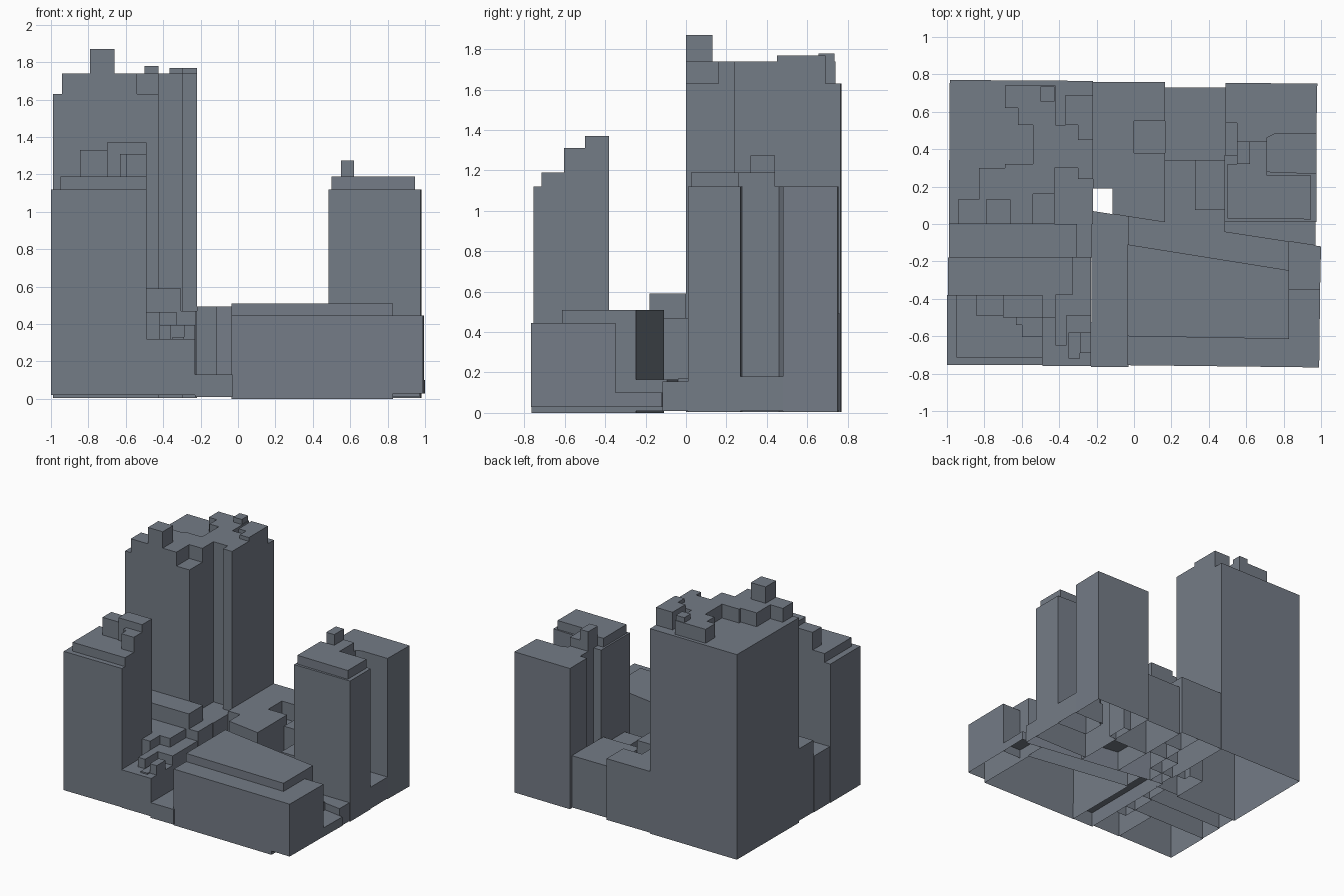
import bpy, bmesh

slate = bpy.data.materials.new("slate")
slate.diffuse_color = (0.175, 0.20, 0.24, 1)


def prism(name, pts, z0, z1):
    """Extrude a plan outline from z0 to z1 as a shell open underneath."""
    bm = bmesh.new()
    low = [bm.verts.new((x, y, z0)) for x, y in pts]
    high = [bm.verts.new((x, y, z1)) for x, y in pts]
    bottom = bm.faces.new(low[::-1])
    bm.faces.new(high)
    n = len(pts)
    for i in range(n):
        j = (i + 1) % n
        bm.faces.new((low[i], low[j], high[j], high[i]))
    bmesh.ops.recalc_face_normals(bm, faces=bm.faces)
    bm.faces.remove(bottom)
    mesh = bpy.data.meshes.new(name)
    bm.to_mesh(mesh)
    bm.free()
    mesh.materials.append(slate)
    obj = bpy.data.objects.new(name, mesh)
    bpy.context.collection.objects.link(obj)
    return obj


def box(name, x0, x1, y0, y1, z0, z1):
    return prism(name, [(x0, y0), (x1, y0), (x1, y1), (x0, y1)], z0, z1)


def street_y(x):
    """Far edge of the slanted alley."""
    return 0.035 - 0.155 * x


def alley_y(x):
    """Near edge of the slanted alley."""
    return -0.115 - 0.16 * x


# Tall tower, back left: shaft with a recessed front right corner
prism("tower_shaft", [(-.99, 0), (-.425, 0), (-.425, .30), (-.30, .30), (-.30, .24),
                      (-.22, .24), (-.22, .765), (-.985, .77)], .005, 1.63)
prism("tower_roof_tier", [(-.94, 0), (-.54, 0), (-.54, .16), (-.425, .16), (-.425, .30),
                          (-.30, .30), (-.30, .24), (-.22, .24), (-.22, .46), (-.30, .46),
                          (-.30, .53), (-.42, .53), (-.42, .74), (-.69, .74), (-.69, .62),
                          (-.62, .62), (-.62, .53), (-.54, .53), (-.54, .32), (-.69, .32),
                          (-.69, .30), (-.83, .30), (-.83, .13), (-.94, .13)], 1.63, 1.74)
box("tower_penthouse", -.79, -.66, 0, .13, 1.74, 1.87)
box("tower_vent", -.50, -.425, .655, .735, 1.74, 1.78)
prism("tower_plant_room", [(-.30, .45), (-.22, .45), (-.22, .69), (-.365, .69),
                           (-.365, .53), (-.30, .53)], 1.63, 1.77)
# Low corner in front of the tower recess
prism("tower_recess_floor", [(-.425, 0), (-.22, 0), (-.22, .24), (-.30, .24),
                             (-.30, .30), (-.425, .30)], .02, .47)

# Front left block with stepped roof
box("left_block", -1, -.49, -.755, -.38, .02, 1.12)
box("left_block_tier", -.95, -.49, -.715, -.38, 1.12, 1.19)
box("left_block_tier_west", -.845, -.70, -.49, -.38, 1.19, 1.33)
box("left_block_tier_top", -.70, -.49, -.50, -.38, 1.19, 1.37)
prism("left_block_tier_front", [(-.63, -.50), (-.63, -.54), (-.60, -.54), (-.60, -.605),
                                (-.49, -.605), (-.49, -.50)], 1.19, 1.31)

# Link between the two left blocks
box("link_high", -.99, -.305, -.18, 0, .02, .59)
box("link_step", -.305, -.225, -.18, 0, .02, .47)
box("link_low", -.995, -.33, -.38, -.18, .02, .465)
box("link_corner", -.33, -.23, -.49, -.18, .02, .395)

# Stepped terrace beside the left block
box("terrace", -.49, -.23, -.76, -.38, .02, .32)
for i, (x0, x1, y0, y1, z) in enumerate([
        (-.49, -.42, -.50, -.38, .465), (-.42, -.33, -.49, -.38, .395),
        (-.42, -.36, -.65, -.49, .395), (-.35, -.29, -.72, -.58, .33),
        (-.29, -.23, -.69, -.58, .395)]):
    box(f"terrace_step_{i}", x0, x1, y0, y1, .32, z)

# Low passage running back from the front
prism("passage", [(-.23, -.765), (-.03, -.765), (-.03, street_y(-.03)),
                  (-.225, street_y(-.225))], .01, .13)

# Front right hall with raised roof, side wing and low side strip
prism("hall_body", [(-.035, -.755), (.83, -.765), (.83, alley_y(.83)),
                    (-.035, alley_y(-.035))], 0, .445)
prism("hall_wing", [(.83, -.765), (.99, -.767), (.995, -.35), (.83, -.35)], .03, .445)
prism("hall_roof", [(-.035, -.60), (.83, -.615), (.83, alley_y(.83)),
                    (-.035, alley_y(-.035))], .445, .51)
prism("side_strip", [(.83, -.35), (.995, -.35), (1, street_y(1)), (.83, street_y(.83))],
      .03, .10)
prism("alley", [(-.03, alley_y(-.03)), (.83, alley_y(.83)), (.83, street_y(.83)),
                (-.03, street_y(-.03))], .01, .165)

# Back middle block around a small light well, with an open shaft at its corner
prism("middle_front", [(-.115, street_y(-.115)), (.165, street_y(.165)), (.165, .38),
                       (-.115, .38)], .01, .495)
box("middle_west", -.22, 0, .19, .76, .01, .495)
box("middle_back", 0, .165, .55, .76, .01, .495)
box("light_well_floor", 0, .165, .38, .55, .01, .36)

# Lower yard between the middle and right blocks
prism("yard", [(.165, street_y(.165)), (.485, street_y(.485)), (.485, .34), (.165, .34)],
      .01, .17)
box("yard_shed", .325, .485, .075, .34, .17, .36)
box("yard_rear", .165, .49, .34, .73, .01, .42)

# Right block with a deep slot on the outer side and a notch on the inner side
prism("right_block", [(.485, .01), (.975, .01), (.975, .27), (.71, .28), (.71, .46),
                      (.75, .48), (.975, .48), (.98, .75), (.49, .755), (.49, .54),
                      (.55, .54), (.55, .37), (.485, .37)], .005, 1.12)
box("slot_floor", .71, .975, .27, .48, .01, .18)
box("notch_floor", .485, .55, .37, .54, .01, .36)
prism("right_block_tier", [(.50, .03), (.945, .025), (.945, .26), (.71, .26), (.71, .44),
                           (.55, .44), (.55, .32), (.50, .32)], 1.12, 1.19)
box("right_block_vent", .55, .62, .32, .44, 1.19, 1.275)
prism("right_forecourt", [(.485, street_y(.485)), (.97, street_y(.97)), (.97, .01),
                          (.485, .01)], .01, .155)
